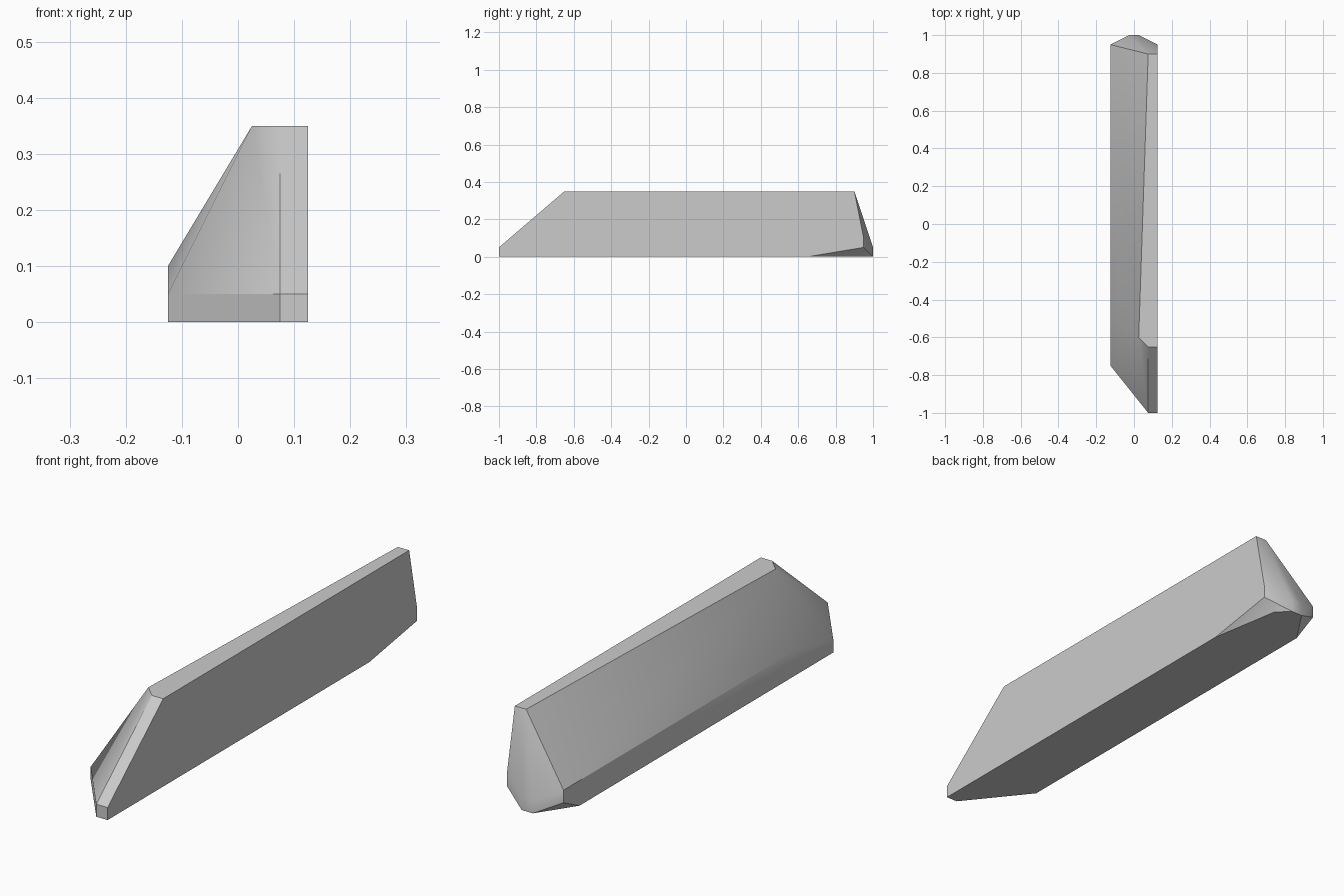
import bpy
import bmesh
import math

default_cube = bpy.data.objects.get("Cube")
if default_cube:
    bpy.data.objects.remove(default_cube, do_unlink=True)

# Shared positions across the width of the block
LEFT, RIGHT = 0.125, -0.125
RIDGE = 0.075
NOSE = 0.025

# Horizontal outlines of the chamfered block, keyed by height
OUTLINES = {
    0.0: [(LEFT, -1), (RIDGE, -1), (RIGHT, -0.75), (RIGHT, 0.85),
          (-NOSE, 1), (NOSE, 1), (RIDGE, 0.95), (LEFT, 0.65)],
    0.05: [(LEFT, -1), (RIDGE, -1), (RIGHT, -0.75), (RIGHT, 0.95),
           (-NOSE, 1), (NOSE, 1), (LEFT, 0.95)],
    0.1: [(RIGHT, -0.5), (RIGHT, 0.95), (LEFT, 0.95)],
    0.35: [(LEFT, -0.65), (RIDGE, -0.65), (NOSE, -0.6), (RIDGE, 0.9), (LEFT, 0.9)],
}


def make_material(name, color):
    material = bpy.data.materials.new(name)
    material.use_nodes = True
    material.diffuse_color = color
    shader = next(n for n in material.node_tree.nodes if n.type == "BSDF_PRINCIPLED")
    shader.inputs["Base Color"].default_value = color
    return material


def make_chamfered_block(name, outlines, material):
    """Wrap a convex skin around the stacked outlines."""
    bm = bmesh.new()
    for height, outline in outlines.items():
        for x, y in outline:
            bm.verts.new((x, y, height))
    bmesh.ops.convex_hull(bm, input=bm.verts[:], use_existing_faces=False)
    # Merge coplanar triangles into clean flat faces
    bmesh.ops.dissolve_limit(bm, angle_limit=math.radians(0.2),
                             verts=bm.verts[:], edges=bm.edges[:])
    bmesh.ops.recalc_face_normals(bm, faces=bm.faces[:])
    mesh = bpy.data.meshes.new(name)
    bm.to_mesh(mesh)
    bm.free()
    mesh.materials.append(material)
    block = bpy.data.objects.new(name, mesh)
    bpy.context.collection.objects.link(block)
    return block


# Long wedge-sided barrier block, soft facets with sharp main edges
grey = make_material("plain grey", (0.6, 0.6, 0.6, 1.0))
barrier = make_chamfered_block("chamfered_barrier", OUTLINES, grey)
bpy.ops.object.select_all(action="DESELECT")
barrier.select_set(True)
bpy.context.view_layer.objects.active = barrier
bpy.ops.object.shade_smooth_by_angle(angle=math.radians(30))
